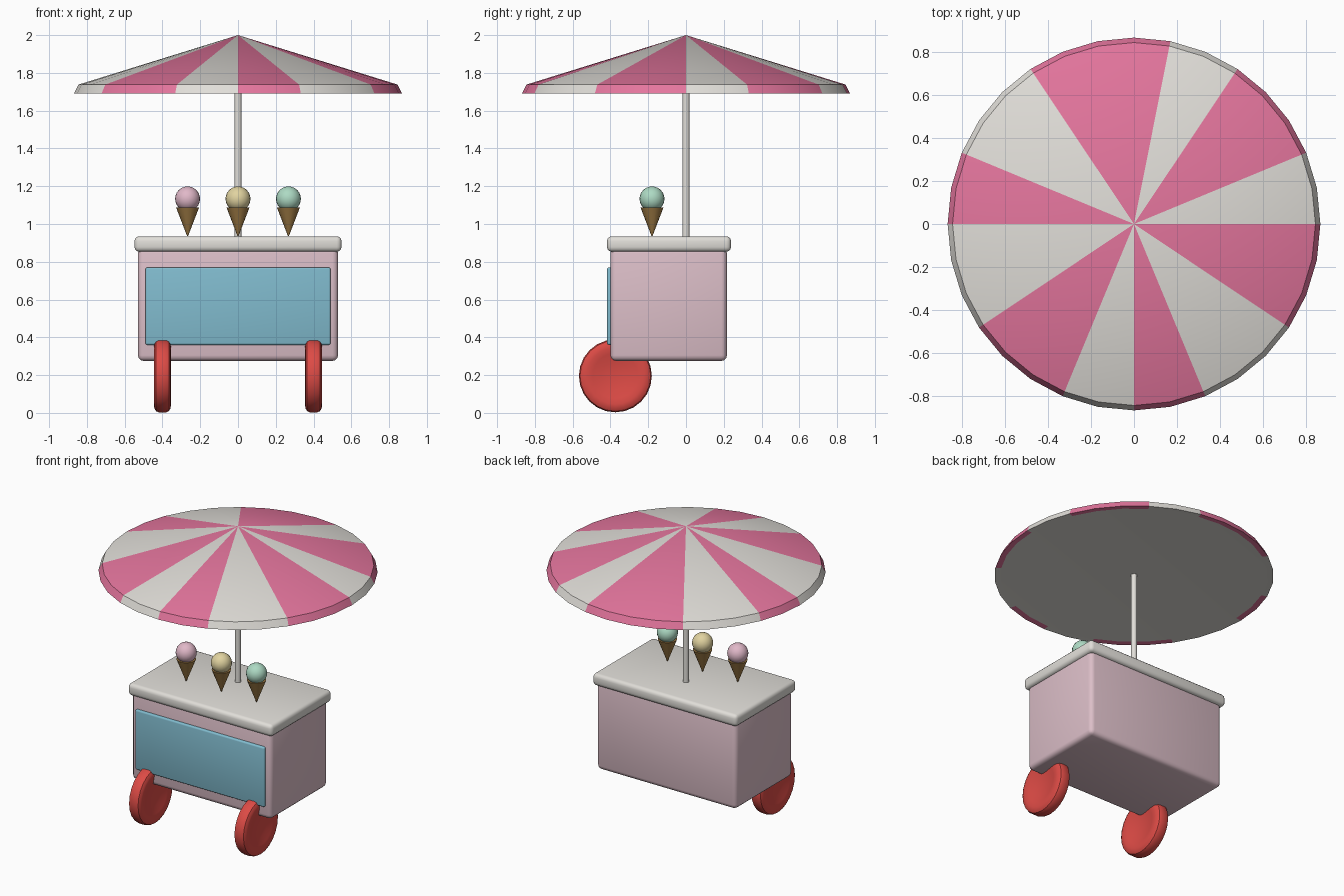
import bpy, bmesh, math
from mathutils import Matrix

if "Cube" in bpy.data.objects:
    bpy.data.objects.remove(bpy.data.objects["Cube"])


def material(name, rgb):
    m = bpy.data.materials.new(name)
    m.diffuse_color = (*rgb, 1)
    m.use_nodes = True
    m.node_tree.nodes["Principled BSDF"].inputs["Base Color"].default_value = m.diffuse_color
    return m


BODY = material("pale_pink", (0.72, 0.52, 0.58))
CREAM = material("off_white", (0.75, 0.73, 0.69))
BLUE = material("blue", (0.22, 0.50, 0.62))
RED = material("red", (0.72, 0.07, 0.06))
PINK = material("stripe_pink", (0.78, 0.18, 0.34))
WAFER = material("wafer", (0.35, 0.20, 0.06))
SCOOPS = [material("strawberry", (0.75, 0.48, 0.58)),
          material("vanilla", (0.75, 0.65, 0.35)),
          material("mint", (0.42, 0.70, 0.55))]


def finish(name, bm, mats, angle=35):
    bmesh.ops.recalc_face_normals(bm, faces=bm.faces)
    mesh = bpy.data.meshes.new(name)
    bm.to_mesh(mesh)
    bm.free()
    ob = bpy.data.objects.new(name, mesh)
    bpy.context.collection.objects.link(ob)
    for m in mats:
        mesh.materials.append(m)
    bpy.ops.object.select_all(action='DESELECT')
    ob.select_set(True)
    bpy.context.view_layer.objects.active = ob
    bpy.ops.object.shade_smooth_by_angle(angle=math.radians(angle))
    return ob


def box(name, lo, hi, bevel, mat):
    bm = bmesh.new()
    bmesh.ops.create_cube(bm, size=1)
    for v in bm.verts:
        v.co = [(a + b) / 2 + c * (b - a) for a, b, c in zip(lo, hi, v.co)]
    bmesh.ops.bevel(bm, geom=bm.edges[:], offset=bevel, segments=3,
                    profile=0.5, affect='EDGES')
    return finish(name, bm, [mat])


def lathe(profile, sides):
    """Revolve (radius, height) points around z."""
    bm = bmesh.new()
    vs = [bm.verts.new((r, 0, z)) for r, z in profile]
    es = [bm.edges.new(p) for p in zip(vs, vs[1:])]
    bmesh.ops.spin(bm, geom=vs + es, cent=(0, 0, 0), axis=(0, 0, 1),
                   angle=math.tau, steps=sides, use_duplicate=False)
    bmesh.ops.remove_doubles(bm, verts=bm.verts, dist=1e-5)
    return bm


# Cart body, counter and front panel
box("cart_body", (-0.53, -0.40, 0.275), (0.53, 0.217, 0.875), 0.03, BODY)
box("counter_top", (-0.548, -0.418, 0.853), (0.548, 0.238, 0.935), 0.025, CREAM)
box("front_panel", (-0.49, -0.418, 0.36), (0.49, -0.38, 0.77), 0.01, BLUE)

# Wheels with slightly dished centres
half = [(0, 0.025), (0.075, 0.028), (0.12, 0.04), (0.15, 0.045),
        (0.172, 0.043), (0.187, 0.034), (0.193, 0.02)]
for side, x in (("left", -0.40), ("right", 0.40)):
    bm = lathe(half + [(r, -z) for r, z in reversed(half)], 24)
    bm.transform(Matrix.Translation((x, -0.374, 0.196)) @ Matrix.Rotation(math.pi / 2, 4, 'Y'))
    finish(side + "_wheel", bm, [RED])

# Umbrella pole
finish("umbrella_pole", lathe([(0, 0.92), (0.019, 0.92), (0.019, 1.72), (0, 1.72)], 16), [CREAM])

# Striped canopy with a short skirt and closed underside
bm = lathe([(0, 2.0), (0.845, 1.738), (0.868, 1.692), (0.83, 1.695), (0, 1.695)], 32)
pink_ranges = [(22, 57), (83, 123), (158, 185), (214, 246), (274, 293), (322, 355)]
for f in bm.faces:
    c = f.calc_center_median()
    deg = math.degrees(math.atan2(c.y, c.x)) % 360
    underside = c.z < 1.7 and math.hypot(c.x, c.y) < 0.8
    if not underside and any(a < deg < b for a, b in pink_ranges):
        f.material_index = 1
finish("umbrella_canopy", bm, [CREAM, PINK])

# Ice cream cones
for i, (flavour, mat) in enumerate(zip(("strawberry", "vanilla", "mint"), SCOOPS)):
    spot = Matrix.Translation(((i - 1) * 0.267, -0.18, 0))
    bm = lathe([(0, 0.937), (0.003, 0.937), (0.061, 1.088), (0, 1.088)], 16)
    bm.transform(spot)
    finish(flavour + "_cone", bm, [WAFER])
    bm = bmesh.new()
    bmesh.ops.create_uvsphere(bm, u_segments=20, v_segments=12, radius=0.066)
    bm.transform(spot @ Matrix.Translation((0, 0, 1.133)))
    finish(flavour + "_scoop", bm, [mat])
